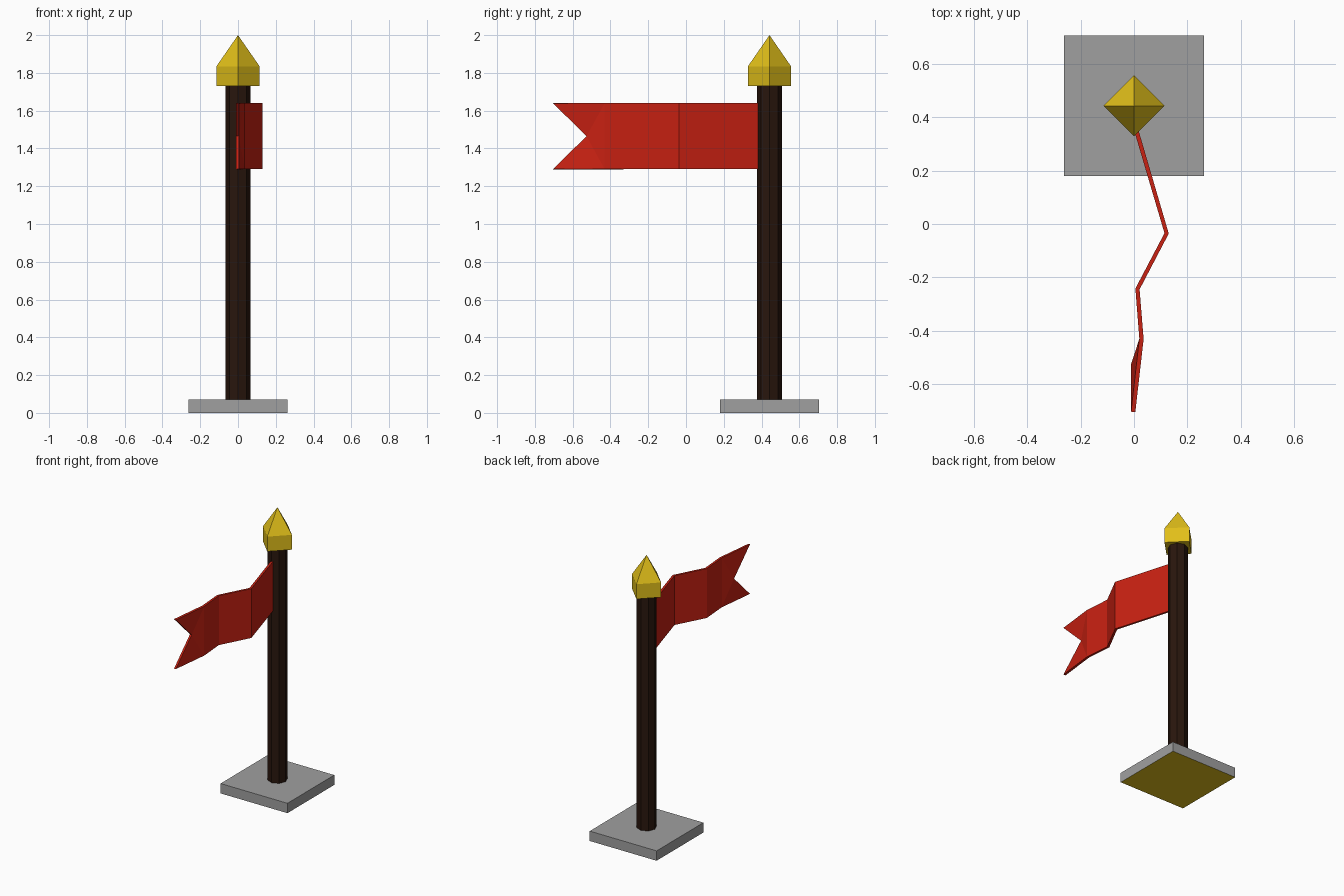
import bpy
from math import pi

if "Cube" in bpy.data.objects:
    bpy.data.objects.remove(bpy.data.objects["Cube"])

PX, PY = 0.0, 0.442  # pole axis


def material(name, rgb):
    m = bpy.data.materials.new(name)
    m.diffuse_color = (*rgb, 1)
    m.use_nodes = True
    m.node_tree.nodes["Principled BSDF"].inputs["Base Color"].default_value = m.diffuse_color
    return m


def mesh_object(name, verts, faces, mats):
    me = bpy.data.meshes.new(name)
    me.from_pydata(verts, [], faces)
    me.update()
    ob = bpy.data.objects.new(name, me)
    bpy.context.collection.objects.link(ob)
    for m in mats:
        me.materials.append(m)
    return ob


red = material("red_cloth", (0.58, 0.015, 0.006))
gold = material("gold", (0.75, 0.52, 0.01))
wood = material("dark_wood", (0.022, 0.008, 0.004))
grey = material("grey_stone", (0.35, 0.35, 0.35))

# Square base plate with a gold underside
bpy.ops.mesh.primitive_cube_add(size=1, location=(0, PY, 0.035))
base = bpy.context.object
base.name = "base_plate"
base.scale = (0.525, 0.525, 0.07)
base.data.materials.append(grey)
base.data.materials.append(gold)
for p in base.data.polygons:
    if p.normal.z < -0.5:
        p.material_index = 1

# Eight-sided pole
bpy.ops.mesh.primitive_cylinder_add(vertices=8, radius=0.065, depth=1.69,
                                    location=(PX, PY, 0.06 + 0.845))
pole = bpy.context.object
pole.name = "pole"
pole.data.materials.append(wood)

# Finial: diamond block with a pyramid point
r = 0.114
ring = [(r, 0), (0, r), (-r, 0), (0, -r)]
verts = [(PX + x, PY + y, z) for z in (1.73, 1.835) for x, y in ring]
verts.append((PX, PY, 2.0))
faces = [(3, 2, 1, 0)]
for i in range(4):
    j = (i + 1) % 4
    faces += [(i, j, j + 4, i + 4), (i + 4, j + 4, 8)]
mesh_object("finial", verts, faces, [gold])

# Folded flag with a swallowtail end
path = [(-0.006, 0.40), (0.122, -0.035), (0.013, -0.243), (0.028, -0.43), (-0.003, -0.703)]
z0, z1 = 1.29, 1.64
verts = [(x, y, z) for x, y in path for z in (z0, z1)]
verts.append((-0.003, -0.525, 1.465))
faces = [(2 * i, 2 * i + 1, 2 * i + 3, 2 * i + 2) for i in range(3)]
faces += [(6, 7, 10), (7, 9, 10), (6, 10, 8)]
flag = mesh_object("flag", verts, faces, [red])
mod = flag.modifiers.new("thickness", "SOLIDIFY")
mod.thickness = 0.016
mod.offset = 0
